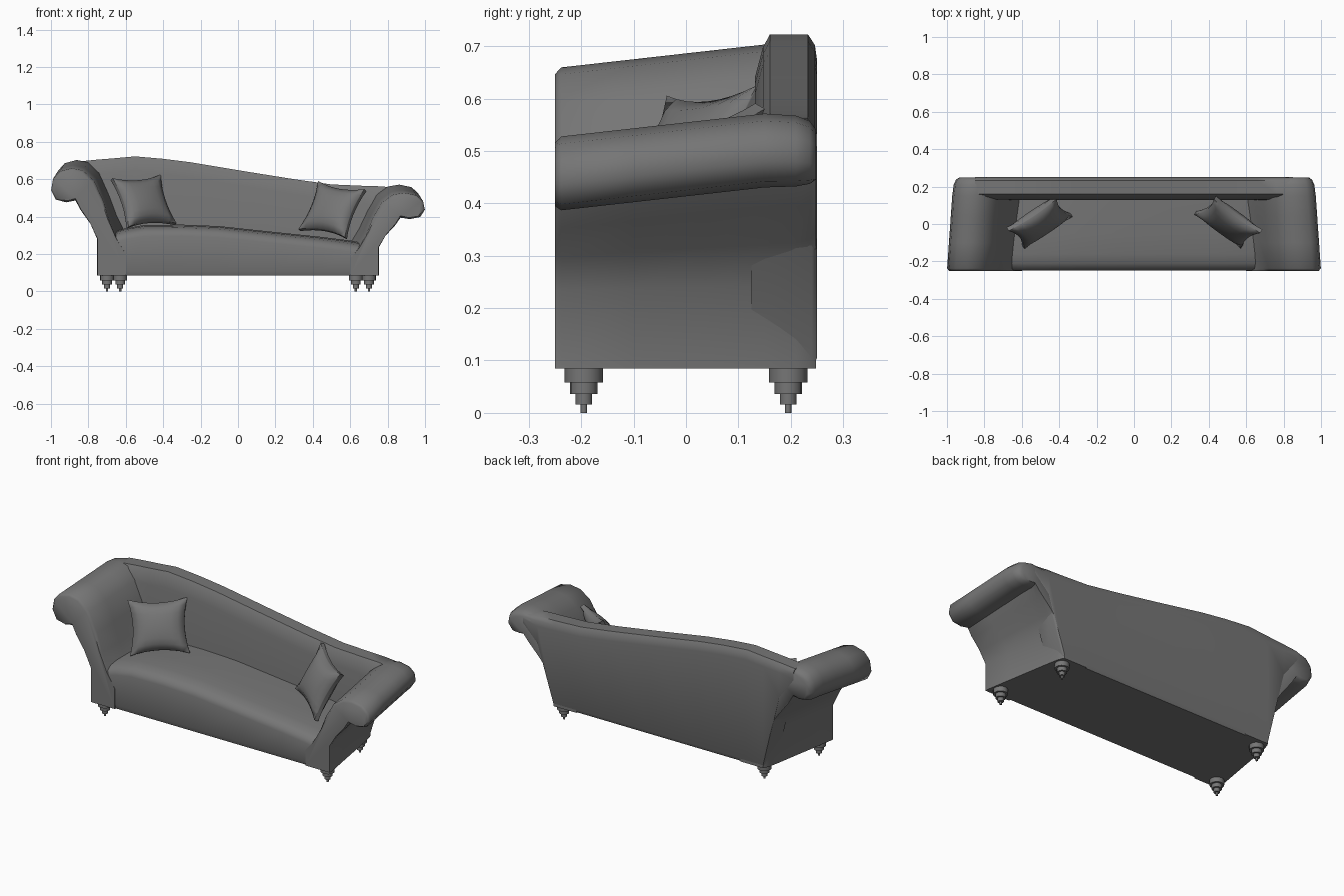
import bpy, bmesh
from math import radians, sin, cos, sqrt
from mathutils import Vector, Matrix

old = bpy.data.objects.get("Cube")
if old:
    bpy.data.objects.remove(old, do_unlink=True)

grey = bpy.data.materials.new("grey_upholstery")
grey.use_nodes = True
colour = (0.18, 0.18, 0.18, 1)
grey.diffuse_color = colour
grey.node_tree.nodes["Principled BSDF"].inputs["Base Color"].default_value = colour


def finish(name, bm, angle=50):
    bmesh.ops.recalc_face_normals(bm, faces=bm.faces[:])
    mesh = bpy.data.meshes.new(name)
    bm.to_mesh(mesh)
    bm.free()
    mesh.materials.append(grey)
    obj = bpy.data.objects.new(name, mesh)
    bpy.context.collection.objects.link(obj)
    bpy.ops.object.select_all(action='DESELECT')
    obj.select_set(True)
    bpy.context.view_layer.objects.active = obj
    bpy.ops.object.shade_smooth_by_angle(angle=radians(angle))
    return obj


def loft(name, sections):
    """Skin a run of matching closed sections and cap both ends."""
    bm = bmesh.new()
    rings = [[bm.verts.new(p) for p in s] for s in sections]
    n = len(rings[0])
    for a, b in zip(rings, rings[1:]):
        for i in range(n):
            j = (i + 1) % n
            bm.faces.new((a[i], a[j], b[j], b[i]))
    bm.faces.new(rings[0])
    bm.faces.new(rings[-1])
    return finish(name, bm)


def clamp(v):
    return max(0.0, min(1.0, v))


# Scrolled arms: one profile, swept front to back, lower on the left side
ARM = [(.755, .085), (.755, .28), (.79, .36), (.84, .43), (.87, .485), (.92, .475),
       (.975, .49), (1.0, .54), (.99, .60), (.955, .64), (.89, .658), (.83, .645),
       (.77, .59), (.72, .48), (.69, .38), (.65, .28), (.60, .20), (.60, .085)]


def arm(name, side, height):
    sections = []
    for y, inset in ((-.25, .012), (-.238, 0), (-.1, 0), (.04, 0),
                     (.15, 0), (.21, .004), (.236, .014), (.248, .03)):
        t = (y + .25) / .5
        ring = []
        for x, z in ARM:
            w = clamp((z - .25) / .2)
            # base narrows to the rear, the roll climbs to the rear
            px = x - (.085 - .05 * w) * t
            pz = .085 + (z - .085) * height + .045 * w * min(t / .8, 1)
            if z > .28:
                roll = Vector((px - .86, pz - (.085 + .48 * height)))
                roll *= max(0, 1 - inset / max(roll.length, .05))
                px, pz = .86 + roll.x, .085 + .48 * height + roll.y
            elif x > .7:
                px -= inset * .4
            ring.append((side * px, y, pz))
        sections.append(ring)
    return loft(name, sections)


arm("right_arm", -1, 1.0)
arm("left_arm", 1, .77)

# Seat base with a soft front edge, sinking towards the left
SEAT = [(-.69, .31), (-.6, .338), (-.5, .355), (-.3, .357), (-.1, .349),
        (.2, .317), (.45, .291), (.6, .272), (.69, .255)]
EDGE = [(-.249, .06), (-.24, .035), (-.21, .016), (-.16, .006), (-.05, 0), (.16, 0)]
sections = []
for x, h in SEAT:
    ring = [(x, -.24, .085), (x, -.249, .11)]
    ring += [(x, y, h - d) for y, d in EDGE]
    ring.append((x * .9, .2, .085))
    sections.append(ring)
loft("seat", sections)

# Sweeping back: top height and underside along its length
BACK = [(-.85, .695, .62), (-.76, .704, .5), (-.66, .712, .085), (-.55, .722, .085),
        (-.4, .709, .085), (-.25, .69, .085), (.05, .64, .085), (.3, .60, .085),
        (.5, .572, .085), (.66, .565, .085), (.76, .562, .4), (.85, .554, .49)]
sections = []
for x, top, low in BACK:
    d = min(.08, (top - low) * .6)
    sections.append([(x, .24, low), (x, .25, low + .02), (x, .25, top - d * .6),
                     (x, .246, top - d * .25), (x, .233, top), (x, .16, top),
                     (x, .147, top - d * .3), (x, .132, top - d),
                     (x, .125, low + .02), (x, .125, low)])
loft("backrest", sections)


# Pinched scatter cushions leaning in the corners
def cushion(name, side, height, roll):
    bm = bmesh.new()
    bmesh.ops.create_cube(bm, size=2)
    bmesh.ops.subdivide_edges(bm, edges=bm.edges[:], cuts=7, use_grid_fill=True)
    for v in bm.verts:
        u, w, d = v.co
        puff = sqrt(max(0, (1 - u * u) * (1 - w * w)))
        v.co = (.155 * u * (1 - .14 * (1 - w * w)),
                .145 * w * (1 - .16 * (1 - u * u)),
                d * (.012 + .042 * puff))
    turn, lean = radians(32), radians(26)
    across = Vector((cos(turn), -side * sin(turn), 0))
    rear = Vector((side * sin(turn), cos(turn), 0))
    up = rear * sin(lean) + Vector((0, 0, cos(lean)))
    m = Matrix((across, up, across.cross(up))).transposed().to_4x4()
    m = Matrix.Translation((side * .505, .01, height)) @ m @ Matrix.Rotation(radians(roll), 4, 'Z')
    bmesh.ops.transform(bm, matrix=m, verts=bm.verts[:])
    finish(name, bm, 60)


cushion("right_cushion", -1, .48, 4)
cushion("left_cushion", 1, .435, -9)

# Stepped turned feet, set closer together at the rear
STEPS = [(.037, .058, .09), (.026, .036, .058), (.016, .016, .036), (.006, 0, .016)]
for end, x, y in (("front", .70, -.195), ("rear", .63, .195)):
    for label, side in (("right", -1), ("left", 1)):
        bm = bmesh.new()
        for r, z0, z1 in STEPS:
            bmesh.ops.create_cone(bm, cap_ends=True, segments=16, radius1=r, radius2=r,
                                  depth=z1 - z0,
                                  matrix=Matrix.Translation((side * x, y, (z0 + z1) / 2)))
        finish(f"{end}_{label}_foot", bm, 40)
